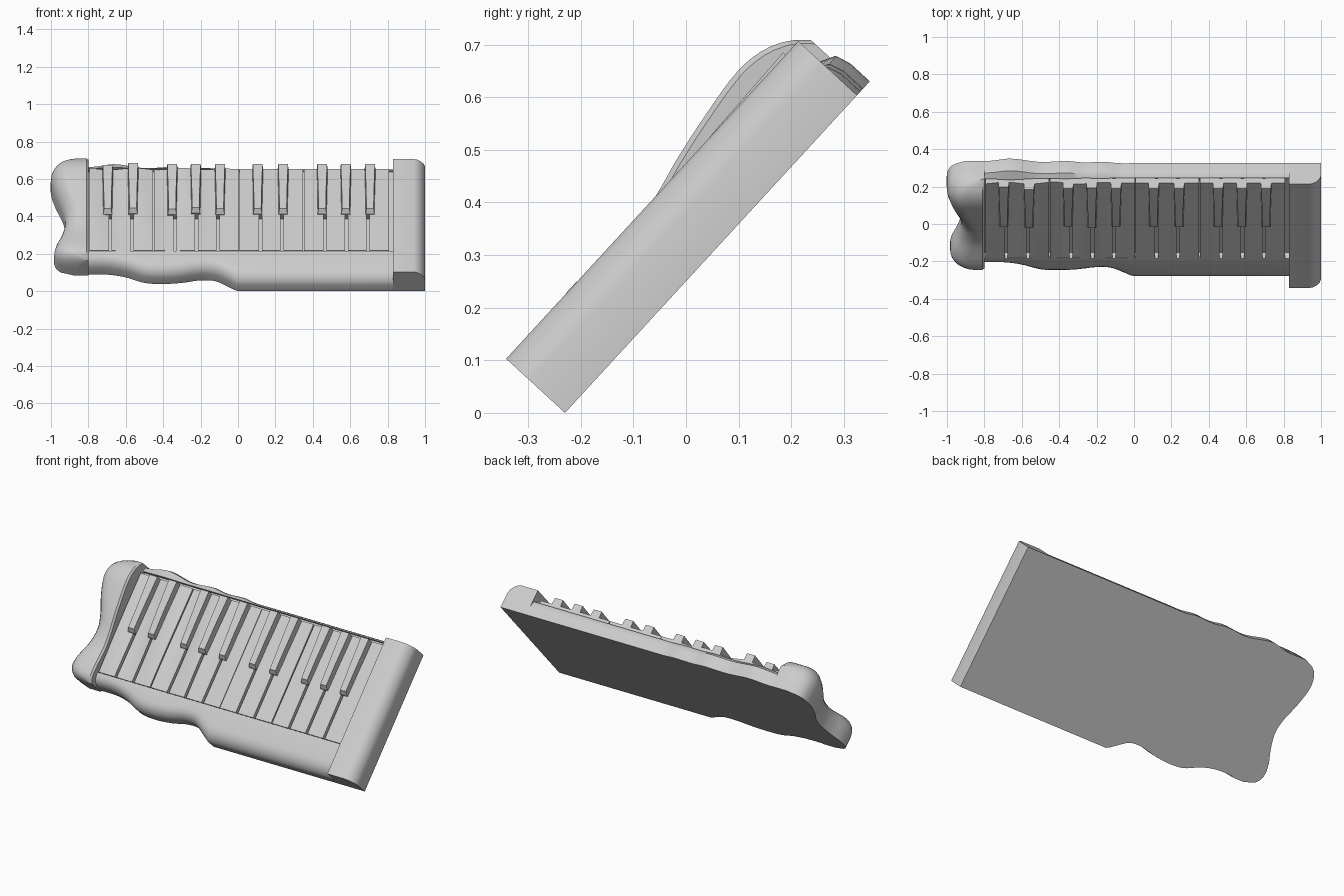
import bpy, bmesh, math
from mathutils import Matrix

if "Cube" in bpy.data.objects:
    bpy.data.objects.remove(bpy.data.objects["Cube"])

# Everything is modelled flat as (x, u = up the slope, n = thickness), then tilted
TILT = Matrix.Translation((0, -0.23, 0)) @ Matrix.Rotation(math.radians(47.4), 4, 'X')


def spline(pts, t):
    """Smooth curve through (t, value) points."""
    if t <= pts[0][0]:
        return pts[0][1]
    if t >= pts[-1][0]:
        return pts[-1][1]
    i = max(k for k in range(len(pts) - 1) if pts[k][0] <= t)

    def slope(k):
        a, b = pts[max(k - 1, 0)], pts[min(k + 1, len(pts) - 1)]
        return (b[1] - a[1]) / (b[0] - a[0])
    h = pts[i + 1][0] - pts[i][0]
    s = (t - pts[i][0]) / h
    return ((2*s**3 - 3*s**2 + 1) * pts[i][1] + (s**3 - 2*s**2 + s) * h * slope(i)
            + (3*s**2 - 2*s**3) * pts[i + 1][1] + (s**3 - s**2) * h * slope(i + 1))


def loft(name, rings, angle=35):
    """Closed solid through a row of equal-length rings."""
    bm = bmesh.new()
    vs = [[bm.verts.new(p) for p in r] for r in rings]
    m = len(rings[0])
    for a, b in zip(vs, vs[1:]):
        for k in range(m):
            bm.faces.new((a[k], a[(k + 1) % m], b[(k + 1) % m], b[k]))
    bm.faces.new(vs[0])
    bm.faces.new(vs[-1])
    bmesh.ops.recalc_face_normals(bm, faces=bm.faces)
    bm.transform(TILT)
    me = bpy.data.meshes.new(name)
    bm.to_mesh(me)
    bm.free()
    ob = bpy.data.objects.new(name, me)
    bpy.context.collection.objects.link(ob)
    bpy.ops.object.select_all(action='DESELECT')
    ob.select_set(True)
    bpy.context.view_layer.objects.active = ob
    bpy.ops.object.shade_smooth_by_angle(angle=math.radians(angle))
    return ob


# Body: tray with rounded lips, straight on the right and melted on the left
FRONT = [(-0.85, .12), (-0.7, .12), (-0.6, .10), (-0.5, .06), (-0.4, .052), (-0.3, .06),
         (-0.2, .078), (-0.12, .072), (-0.05, .03), (0, 0), (0.1, 0)]
BACK = [(-0.85, .012), (-0.76, .02), (-0.66, .036), (-0.5, .01), (-0.36, .017), (-0.27, .006),
        (-0.16, .01), (-0.08, 0), (0, 0)]
LIP = [(0, 0), (0, .05), (.008, .07), (.025, .09), (.05, .104), (.08, .11)]
rings = []
for x in [-0.82 + 0.02 * i for i in range(42)] + [0.84]:
    f, g = spline(FRONT, x), spline(BACK, x)
    ring = [(x, f + d * (1 - 3 * f), n) for d, n in LIP]
    ring += [(x, .189, .111), (x, .189, .07), (x, .802, .07), (x, .802, .09 + .4 * g)]
    ring += [(x, .812 + g, .077 + .1 * g), (x, .82 + g, .05), (x, .82 + g, 0)]
    rings.append(ring)
loft("keyboard_body", rings)

# Right end block with a rounded outer edge
prof = [(.83, 0), (1, 0), (1, .09), (.993, .112), (.978, .132), (.96, .146), (.94, .152), (.83, .152)]
loft("right_end_block", [[(x, u, n) for x, n in prof] for u in (0, .82)])

# Left end block, melted into lobes
EDGE = [(.115, -.88), (.13, -.94), (.18, -.98), (.25, -.975), (.33, -.945), (.42, -.925),
        (.5, -.938), (.6, -.975), (.7, -1.0), (.76, -.995), (.81, -.965), (.838, -.90)]
TOP = [(.115, .12), (.13, .142), (.18, .153), (.33, .14), (.42, .152), (.5, .17),
       (.6, .187), (.7, .198), (.76, .19), (.81, .165), (.838, .135)]
rings = []
for i in range(37):
    u = .115 + (.838 - .115) * i / 36
    e, t = spline(EDGE, u), spline(TOP, u)
    ring = [(-.80, u, 0), (-.80, u, t - .01), (-.81, u, t)]
    for k in range(7):
        a = math.radians(90 - 15 * k)
        r = min(.09, -.82 - e)
        ring.append((e + r - r * math.cos(a), u, t * (.4 + .6 * math.sin(a))))
    rings.append(ring + [(e, u, 0)])
loft("left_end_block", rings)


def wave(x, u):
    """Melted ripple that fades out at the middle of the keyboard."""
    return 0 if x >= 0 else min(1, -x * 4) * .007 * math.sin(24 * x + 3 * u) * min(1, (u - .15) * 4)


# Two octaves of white and black keys
SHIFT = {1: -.015, 2: .006, 4: -.015, 5: -.004, 6: .011}
for octave, x0 in (("left", -.797), ("right", .005)):
    for k in range(7):
        ga = .007 if k in SHIFT else .003
        gb = .007 if k + 1 in SHIFT else .003
        a, b = x0 + .115 * k + ga, x0 + .115 * (k + 1) - gb
        us = [.191, .3, .4, .5, .6, .7, .785]
        rings = []
        for i in range(5):
            x = a + (b - a) * i / 4
            rings.append([(x, u, .112 + wave(x, u)) for u in us]
                         + [(x, .785, .06), (x, .191, .06)])
        loft(f"white_key_{octave}_{k + 1}", rings)
    for k, s in SHIFT.items():
        c = x0 + .115 * k + s
        rings = []
        for u, h, wb, wt in ((.452, .118, .027, .024), (.47, .143, .028, .019),
                             (.6, .147, .029, .021), (.785, .150, .031, .026)):
            d = wave(c, u) * 1.2
            rings.append([(c - wb, u, .08), (c + wb, u, .08), (c + wt, u, h + d), (c - wt, u, h + d)])
        loft(f"black_key_{octave}_{k}", rings)
